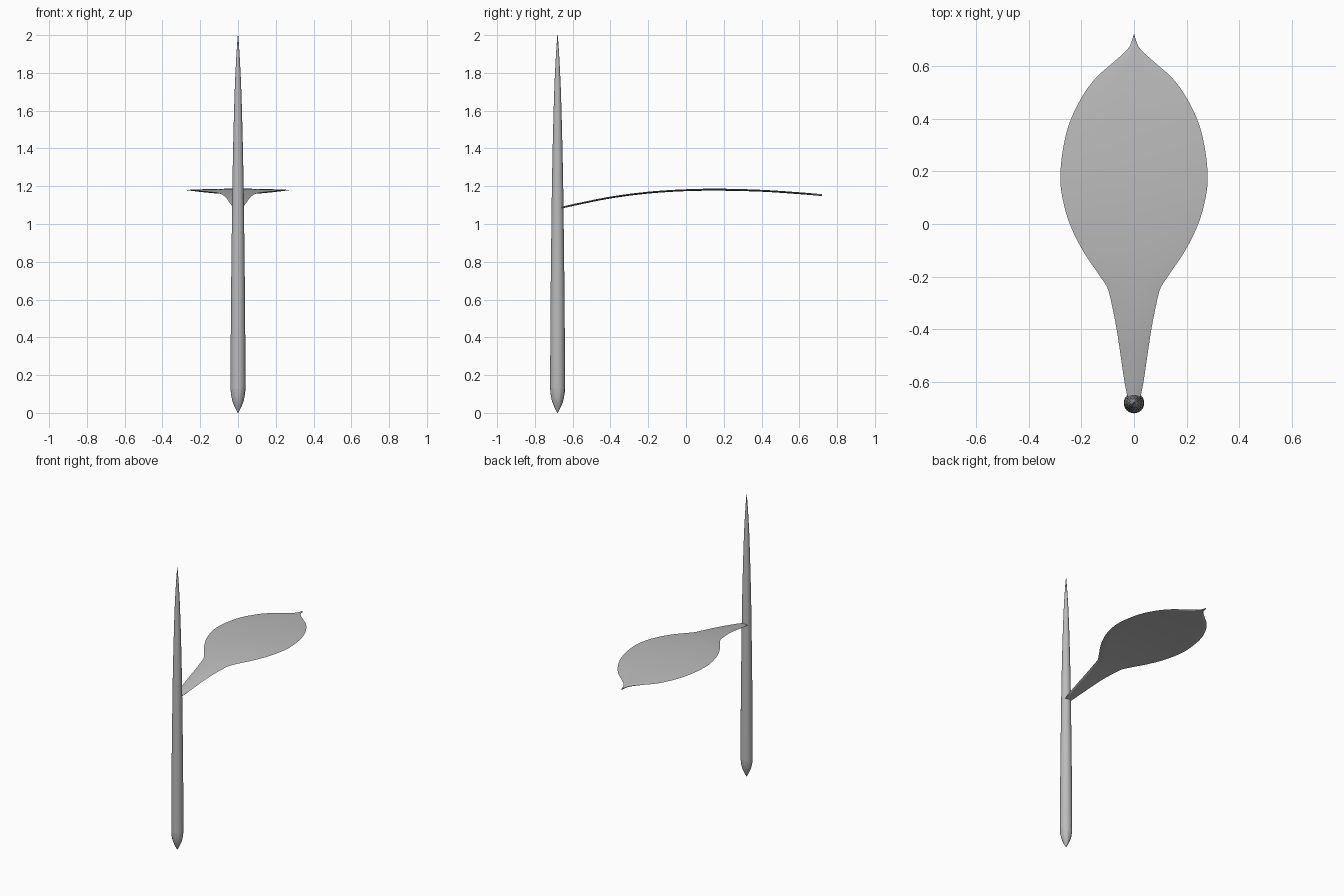
import bpy, math

if "Cube" in bpy.data.objects:
    bpy.data.objects.remove(bpy.data.objects["Cube"])

grey = bpy.data.materials.new("plain grey")
grey.diffuse_color = (0.5, 0.5, 0.5, 1)
grey.use_nodes = True
grey.node_tree.nodes["Principled BSDF"].inputs["Base Color"].default_value = grey.diffuse_color


def build(name, verts, faces, angle):
    me = bpy.data.meshes.new(name)
    me.from_pydata(verts, [], faces)
    me.materials.append(grey)
    ob = bpy.data.objects.new(name, me)
    bpy.context.collection.objects.link(ob)
    bpy.ops.object.select_all(action='DESELECT')
    ob.select_set(True)
    bpy.context.view_layer.objects.active = ob
    bpy.ops.object.mode_set(mode='EDIT')
    bpy.ops.mesh.select_all(action='SELECT')
    bpy.ops.mesh.normals_make_consistent(inside=False)
    bpy.ops.object.mode_set(mode='OBJECT')
    bpy.ops.object.shade_smooth_by_angle(angle=math.radians(angle))
    return ob


def smooth_at(pts, t):
    """Hermite interpolation through (t, value) points."""
    def slope(i):
        a, b = pts[max(i - 1, 0)], pts[min(i + 1, len(pts) - 1)]
        return (b[1] - a[1]) / (b[0] - a[0])
    for i in range(len(pts) - 1):
        (t0, v0), (t1, v1) = pts[i], pts[i + 1]
        if t <= t1:
            break
    d = t1 - t0
    s = (t - t0) / d
    return ((2*s**3 - 3*s*s + 1) * v0 + (s**3 - 2*s*s + s) * d * slope(i)
            + (3*s*s - 2*s**3) * v1 + (s**3 - s*s) * d * slope(i + 1))


def lathe(name, profile, cy, n, angle, groove=None):
    verts, faces = [], []
    for k, (z, r) in enumerate(profile):
        for i in range(n):
            a = 2 * math.pi * i / n
            q = r * (groove(k, i) if groove else 1)
            verts.append((q * math.cos(a), cy + q * math.sin(a), z))
    for k in range(len(profile) - 1):
        for i in range(n):
            j = (i + 1) % n
            faces.append((k*n + i, k*n + j, (k+1)*n + j, (k+1)*n + i))
    faces += [tuple(range(n)), tuple(range((len(profile) - 1) * n, len(profile) * n))]
    return build(name, verts, faces, angle)


STEM_Y = -0.68

# Tapered upright stem
lathe("stem", [(0.13, 0.039), (0.4, 0.0385), (0.7, 0.036), (1.0, 0.0325),
               (1.2, 0.030), (1.4, 0.026), (1.6, 0.021), (1.75, 0.016),
               (1.87, 0.010), (1.95, 0.005), (2.0, 0.001)], STEM_Y, 32, 40)

# Pointed stem foot with small facets
lathe("stem_foot", [(0.0, 0.001), (0.02, 0.012), (0.04, 0.021), (0.06, 0.029),
                    (0.08, 0.034), (0.105, 0.038), (0.13, 0.039)], STEM_Y, 32, 15,
      lambda k, i: 0.93 if 1 < k < 6 and (i + k) % 4 == 0 else 1.0)

# Leaf: half-width and arch height along y
width = [(-0.67, 0.022), (-0.6, 0.036), (-0.4, 0.066), (-0.28, 0.090), (-0.24, 0.102),
         (-0.2, 0.128), (-0.1, 0.195), (0.0, 0.244), (0.1, 0.272), (0.18, 0.28),
         (0.3, 0.267), (0.4, 0.239), (0.5, 0.187), (0.56, 0.140), (0.6, 0.095),
         (0.63, 0.060), (0.66, 0.028), (0.68, 0.014), (0.72, 0.001)]
height = [(-0.67, 1.084), (-0.6, 1.100), (-0.4, 1.140), (-0.2, 1.166), (0.0, 1.179),
          (0.18, 1.182), (0.4, 1.176), (0.6, 1.163), (0.72, 1.153)]
rows, cols = 90, 16
ring = 2 * cols
verts, faces = [], []
for r in range(rows + 1):
    y = -0.67 + 1.39 * r / rows
    w, h = smooth_at(width, y), smooth_at(height, y)
    for i in range(ring):
        # upper side left to right, then underside back again
        u = -1 + 2 * i / cols if i <= cols else 3 - 2 * i / cols
        side = 1 if i <= cols else -1
        thick = 0.002 + 0.003 * (1 - u * u)
        x = w * u
        verts.append((x, y, h - 0.05 * x * x + side * thick))
for r in range(rows):
    for i in range(ring):
        j = (i + 1) % ring
        faces.append((r*ring + i, r*ring + j, (r+1)*ring + j, (r+1)*ring + i))
faces += [tuple(range(ring)), tuple(range(rows * ring, (rows + 1) * ring))]
build("leaf", verts, faces, 40)
